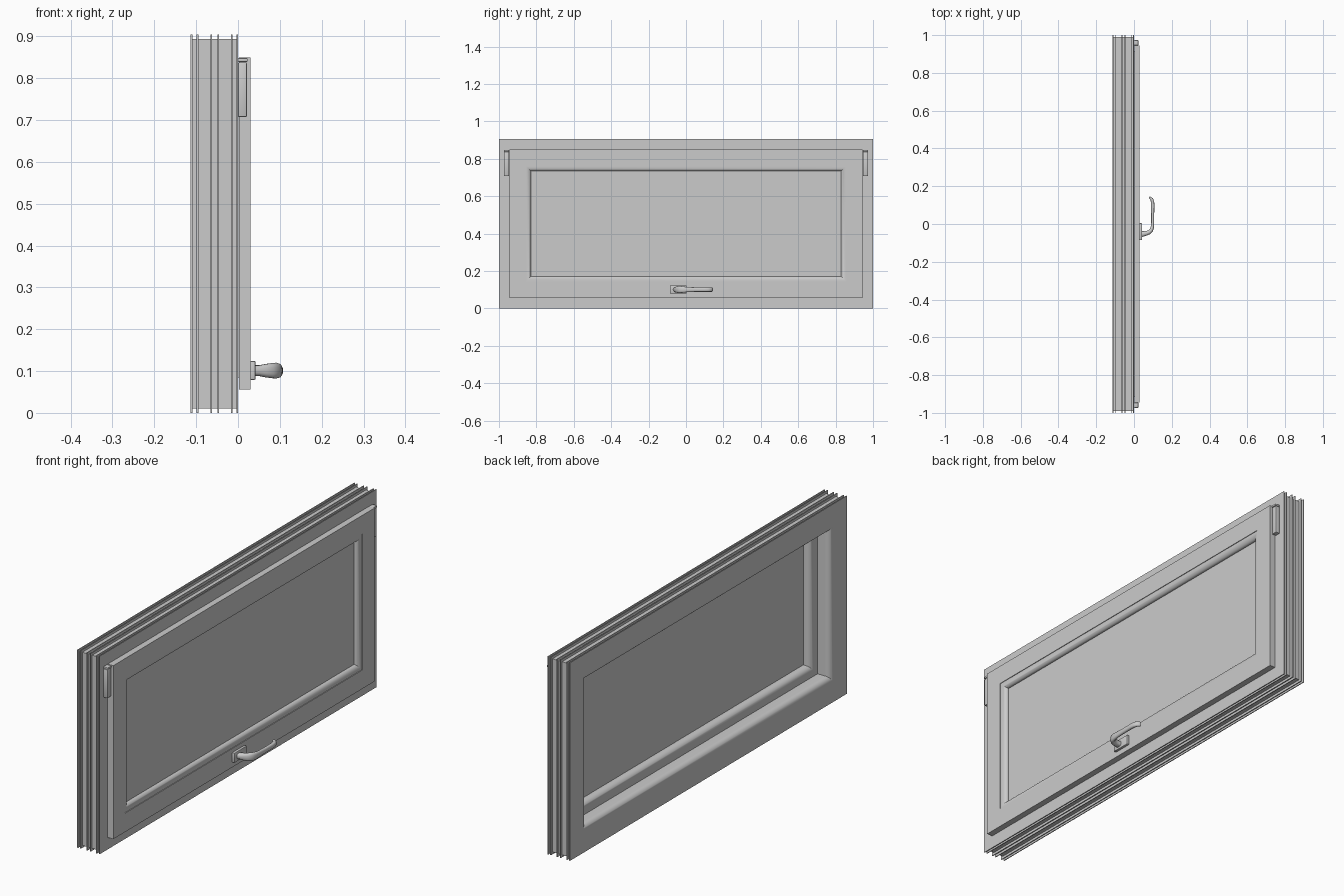
import bpy, bmesh, math
from mathutils import Vector

if "Cube" in bpy.data.objects:
    bpy.data.objects.remove(bpy.data.objects["Cube"])

HY, HZ = 1.0, 0.4525      # half width and half height; also the centre height
ZH = 0.101                # handle height


def finish(name, bm, angle=35):
    bmesh.ops.recalc_face_normals(bm, faces=bm.faces[:])
    me = bpy.data.meshes.new(name)
    bm.to_mesh(me)
    bm.free()
    ob = bpy.data.objects.new(name, me)
    bpy.context.collection.objects.link(ob)
    bpy.ops.object.select_all(action='DESELECT')
    ob.select_set(True)
    bpy.context.view_layer.objects.active = ob
    bpy.ops.object.shade_smooth_by_angle(angle=math.radians(angle))
    return ob


def loft(bm, rings, closed):
    n = len(rings[0])
    for i in range(len(rings) if closed else len(rings) - 1):
        a, b = rings[i], rings[(i + 1) % len(rings)]
        for j in range(n):
            k = (j + 1) % n
            bm.faces.new((a[j], a[k], b[k], b[j]))


def mitred_ring(name, profile):
    """Sweep a closed profile of (inset, x) around the window rectangle."""
    bm = bmesh.new()
    rings = [[bm.verts.new((x, sy * (HY - d), HZ + sz * (HZ - d))) for d, x in profile]
             for sy, sz in ((-1, -1), (1, -1), (1, 1), (-1, 1))]
    loft(bm, rings, True)
    return finish(name, bm)


def arc(cd, cx, rd, rx, a0, a1, n=8):
    return [(cd + rd * math.cos(math.radians(a0 + (a1 - a0) * i / n)),
             cx + rx * math.sin(math.radians(a0 + (a1 - a0) * i / n))) for i in range(n + 1)]


def box(name, x0, x1, y0, y1, z0, z1, bevel=0.0):
    bm = bmesh.new()
    bmesh.ops.create_cube(bm, size=1)
    for v in bm.verts:
        v.co = Vector(((x0 + x1) / 2 + v.co.x * (x1 - x0),
                       (y0 + y1) / 2 + v.co.y * (y1 - y0),
                       (z0 + z1) / 2 + v.co.z * (z1 - z0)))
    if bevel:
        bmesh.ops.bevel(bm, geom=bm.edges[:], offset=bevel, segments=2,
                        profile=0.5, affect='EDGES')
    return finish(name, bm)


# Outer frame: rebate inside, rounded back edge, thin fins around the outside
frame = [(0, 0), (0.075, 0), (0.075, -0.05), (0.121, -0.05)]
frame += arc(0.095, -0.088, 0.026, 0.025, 0, -90)
fins = [(-0.113, -0.109), (-0.099, -0.095), (-0.066, -0.062),
        (-0.049, -0.045), (-0.017, -0.013), (-0.004, 0)]
for a, b in fins:
    frame += [(0.011, a), (0, a), (0, b), (0.011, b)]
frame = [p for p in frame if p not in ((0.011, -0.113), (0.011, 0), (0, 0))]
frame.insert(0, (0, 0))
mitred_ring("outer_frame", frame)

# Opening sash: overlapping front flange, rounded beads on both faces
sash = [(0.056, 0.030), (0.142, 0.030), (0.142, 0.027)]
sash += arc(0.145, 0.009, 0.026, 0.018, 90, 0)
sash += arc(0.145, -0.020, 0.026, 0.028, 0, -90)
sash += [(0.085, -0.048), (0.085, 0.002), (0.056, 0.002)]
mitred_ring("sash", sash)

# Glazing
box("glass_pane", -0.013, 0.006, -0.835, 0.835, 0.165, 0.74)

# Hinges at both upper corners
for s, side in ((-1, "left"), (1, "right")):
    y0, y1 = sorted((s * 0.946, s * 0.973))
    box("hinge_body_" + side, 0.0, 0.021, y0, y1, 0.707, 0.838, 0.003)
    box("hinge_cap_" + side, 0.0, 0.023, y0, y1, 0.839, 0.848, 0.002)

# Handle base plate
box("handle_base", 0.029, 0.042, -0.086, 0.004, 0.079, 0.124, 0.003)

# Handle lever: lofted sections of (x, y, half thickness, half height)
path = [(0.036, -0.053, 0.017, 0.013), (0.050, -0.052, 0.014, 0.013),
        (0.066, -0.049, 0.012, 0.016), (0.080, -0.044, 0.011, 0.018),
        (0.091, -0.034, 0.010, 0.019), (0.097, -0.018, 0.009, 0.017),
        (0.099, 0.005, 0.008, 0.014), (0.099, 0.050, 0.008, 0.012),
        (0.099, 0.100, 0.009, 0.012), (0.098, 0.118, 0.009, 0.012),
        (0.094, 0.131, 0.008, 0.012), (0.087, 0.138, 0.007, 0.012),
        (0.080, 0.140, 0.005, 0.010)]
bm = bmesh.new()
rings = []
for i, (x, y, t, h) in enumerate(path):
    p, q = path[max(i - 1, 0)], path[min(i + 1, len(path) - 1)]
    d = Vector((q[0] - p[0], q[1] - p[1], 0)).normalized()
    n = Vector((-d.y, d.x, 0))
    ring = []
    for j in range(16):
        a = 2 * math.pi * j / 16
        c, s = math.cos(a), math.sin(a)
        ring.append(bm.verts.new(Vector((x, y, ZH))
                    + n * t * math.copysign(abs(c) ** 0.8, c)
                    + Vector((0, 0, h * math.copysign(abs(s) ** 0.8, s)))))
    rings.append(ring)
loft(bm, rings, False)
bm.faces.new(rings[0])
bm.faces.new(rings[-1])
finish("handle_lever", bm, 50)
